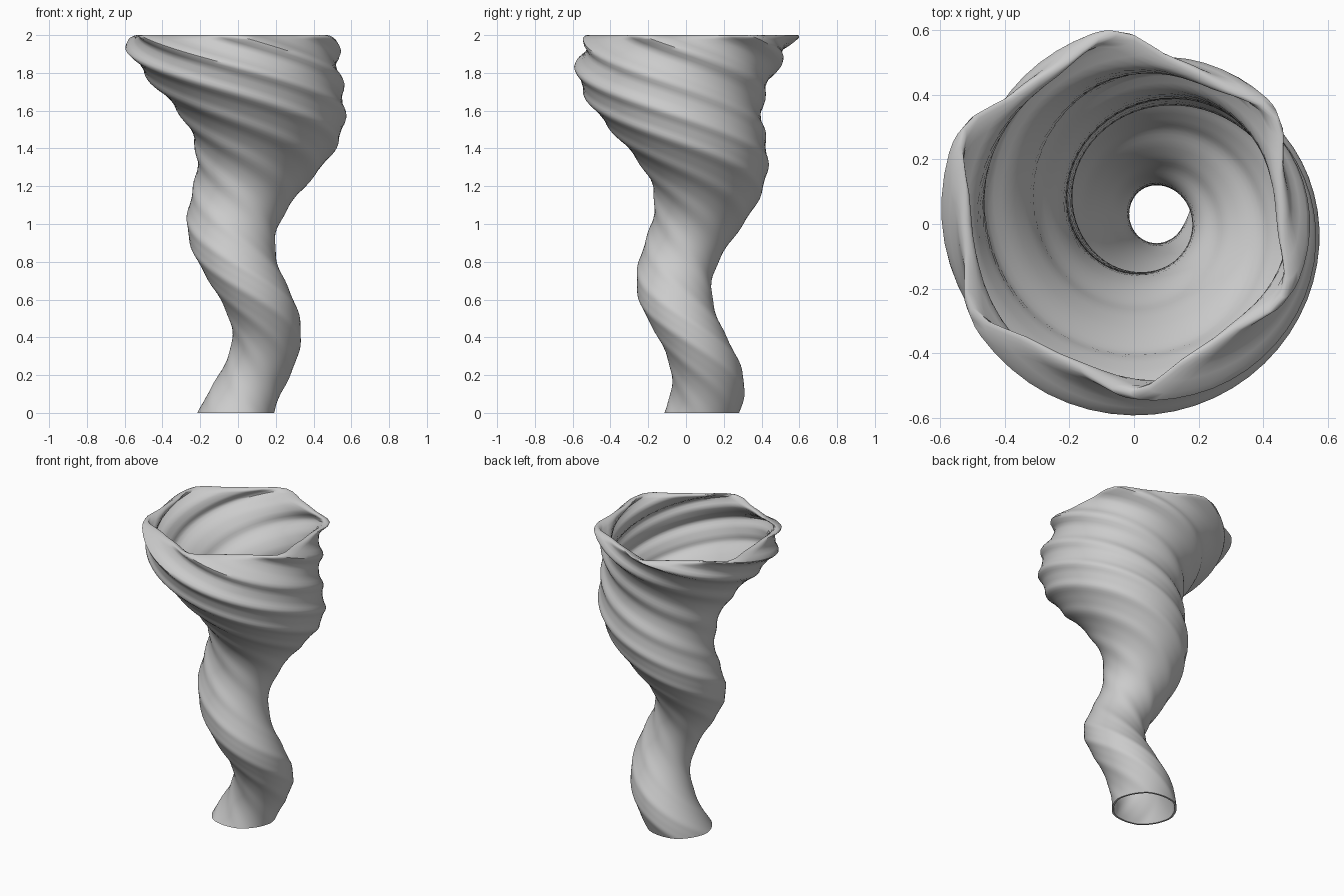
import bpy, bmesh
from math import sin, cos, pi, radians

if "Cube" in bpy.data.objects:
    bpy.data.objects.remove(bpy.data.objects["Cube"])

SIDES = 60            # points around each ring, ten per hexagon side
RINGS = 110
PERIOD = 1.05         # height of one full clockwise turn
RADII = [(0, .212), (.2, .2), (.4, .192), (.6, .205), (.8, .222), (1, .258), (1.2, .312),
         (1.4, .39), (1.6, .468), (1.8, .552), (1.9, .576), (2, .58)]
HEXNESS = [(0, .2), (1, .25), (1.4, .3), (1.8, .42), (1.92, .7), (2, .95)]
WALL = [(0, .012), (1, .015), (1.7, .03), (2, .045)]


def sample(table, z):
    """Smooth interpolation through a table of (height, value)."""
    n = len(table)
    for i in range(n - 1):
        z0, a = table[i]
        z1, b = table[i + 1]
        if z <= z1 or i == n - 2:
            zp, p = table[max(i - 1, 0)]
            zn, q = table[min(i + 2, n - 1)]
            d = z1 - z0
            t = min(max((z - z0) / d, 0), 1)
            m0 = (b - p) / (z1 - zp) * d
            m1 = (q - a) / (zn - z0) * d
            return ((2*t**3 - 3*t*t + 1) * a + (t**3 - 2*t*t + t) * m0
                    + (3*t*t - 2*t**3) * b + (t**3 - t*t) * m1)


def ring(bm, z, inset):
    """One rounded hexagon, shifted off the axis and twisted by height."""
    turn = 2 * pi * (z - .15) / PERIOD
    cx, cy = .06 + .092 * sin(turn), .027 + .09 * cos(turn)
    corner = radians(32) + 2 * pi * (2 - z) / PERIOD
    size, hexness = sample(RADII, z), sample(HEXNESS, z)
    verts = []
    for k in range(SIDES):
        a = 2 * pi * k / SIDES
        soft_hex = .925 + .06 * cos(6 * a) + .015 * cos(12 * a)
        r = size * (hexness * soft_hex + (1 - hexness) * .95) - inset
        verts.append(bm.verts.new((cx + r * cos(a + corner), cy + r * sin(a + corner), z)))
    return verts


# Wall section: up the outside, over the rounded rim, down the inside
bead = sample(WALL, 2) / 2
heights = [(2 - bead) * i / RINGS for i in range(RINGS + 1)]
section = [(z, 0) for z in heights]
section += [(2 - bead + bead * sin(pi * i / 8), bead - bead * cos(pi * i / 8)) for i in range(1, 8)]
section += [(z, sample(WALL, z)) for z in reversed(heights)]

bm = bmesh.new()
loops = [ring(bm, z, inset) for z, inset in section]
for i, low in enumerate(loops):
    high = loops[(i + 1) % len(loops)]
    for k in range(SIDES):
        j = (k + 1) % SIDES
        bm.faces.new((low[k], low[j], high[j], high[k]))
bmesh.ops.recalc_face_normals(bm, faces=bm.faces)

mesh = bpy.data.meshes.new("twisted_vase")
bm.to_mesh(mesh)
bm.free()
vase = bpy.data.objects.new("twisted_vase", mesh)
bpy.context.collection.objects.link(vase)

# Plain grey material
grey = bpy.data.materials.new("plain_grey")
grey.use_nodes = True
colour = (.6, .6, .6, 1)
grey.diffuse_color = colour
grey.node_tree.nodes["Principled BSDF"].inputs["Base Color"].default_value = colour
mesh.materials.append(grey)

bpy.context.view_layer.objects.active = vase
vase.select_set(True)
bpy.ops.object.shade_smooth_by_angle(angle=radians(50))
